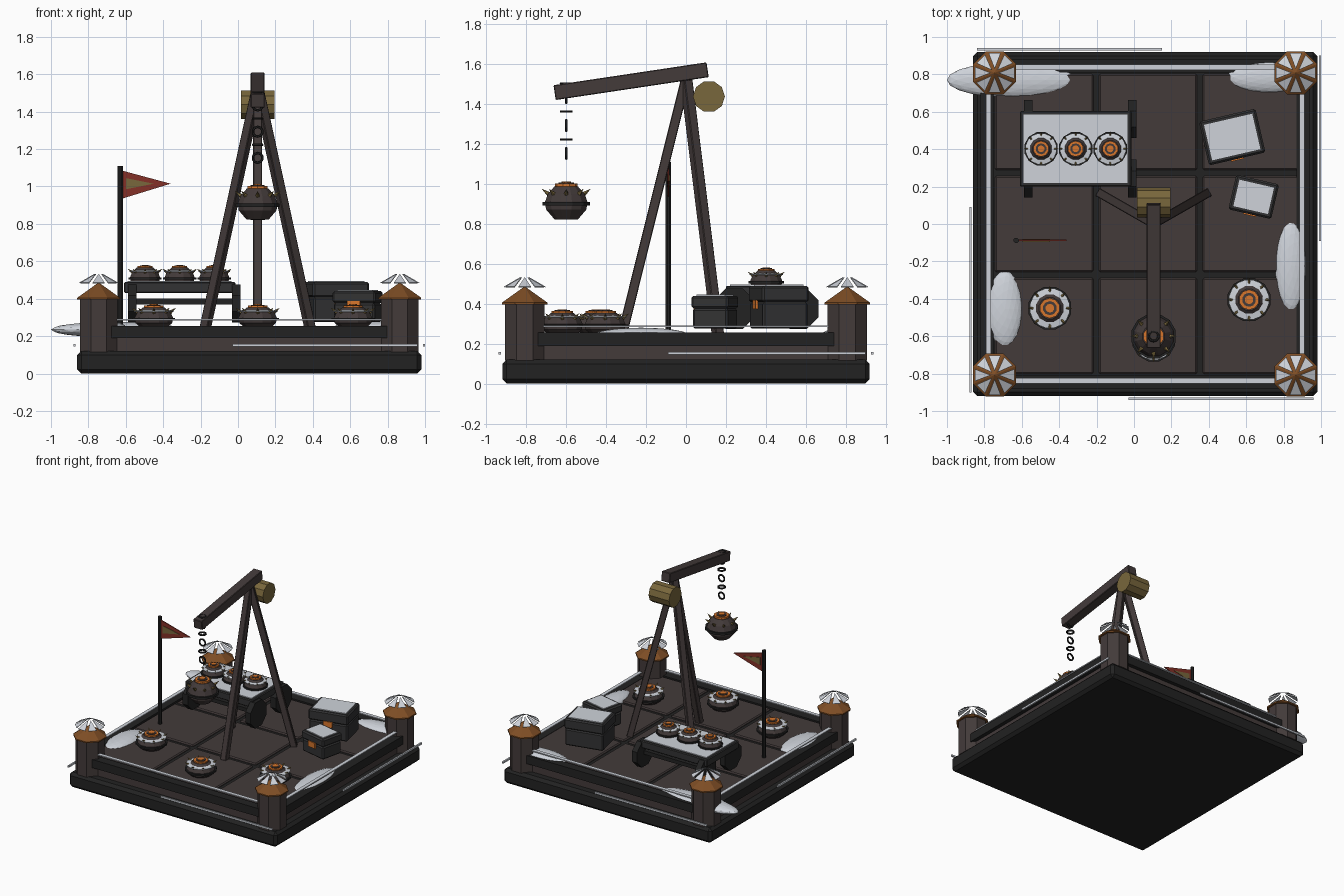
import bpy, bmesh, math
from mathutils import Matrix, Vector

old = bpy.data.objects.get("Cube")
if old:
    bpy.data.objects.remove(old, do_unlink=True)


def material(name, rgb):
    m = bpy.data.materials.new(name)
    m.use_nodes = True
    m.diffuse_color = (*rgb, 1)
    bsdf = next(n for n in m.node_tree.nodes if n.type == 'BSDF_PRINCIPLED')
    bsdf.inputs["Base Color"].default_value = (*rgb, 1)
    return m


BLACK = material("black iron", (.016, .016, .016))
GREY = material("dark grey", (.032, .032, .033))
WOOD = material("dark brown wood", (.056, .043, .042))
SNOW = material("snow", (.62, .65, .70))
GOLD = material("old brass", (.19, .135, .045))
RUST = material("rust roof", (.21, .075, .018))
ORANGE = material("glowing orange", (.68, .18, .025))
RED = material("red cloth", (.23, .03, .02))

CX = 0.06           # centre of the platform in x
UP = Vector((0, 0, 1))


def finish(name, bm, mat, matrix=Matrix()):
    bmesh.ops.recalc_face_normals(bm, faces=bm.faces)
    me = bpy.data.meshes.new(name)
    bm.to_mesh(me)
    bm.free()
    me.materials.append(mat)
    ob = bpy.data.objects.new(name, me)
    ob.matrix_world = matrix
    bpy.context.collection.objects.link(ob)
    return ob


def box(name, loc, size, mat, rot=Matrix(), bevel=0):
    bm = bmesh.new()
    bmesh.ops.create_cube(bm, size=1)
    bmesh.ops.scale(bm, vec=size, verts=bm.verts)
    if bevel:
        bmesh.ops.bevel(bm, geom=bm.edges[:], offset=bevel, segments=1, affect='EDGES')
    return finish(name, bm, mat, Matrix.Translation(loc) @ rot)


def lathe(name, loc, profile, mat, sides=12, rot=Matrix()):
    bm = bmesh.new()
    rings = []
    for r, z in profile:
        if r == 0:
            rings.append([bm.verts.new((0, 0, z))] * sides)
        else:
            turn = [2 * math.pi * (i + .5) / sides for i in range(sides)]
            rings.append([bm.verts.new((r * math.cos(a), r * math.sin(a), z)) for a in turn])
    for lo, hi in zip(rings, rings[1:]):
        for i in range(sides):
            j = (i + 1) % sides
            bm.faces.new(dict.fromkeys((lo[i], lo[j], hi[j], hi[i])))
    return finish(name, bm, mat, Matrix.Translation(loc) @ rot)


def disc(name, loc, r, height, mat, sides=12, rot=Matrix()):
    h = height / 2
    return lathe(name, loc, [(0, -h), (r, -h), (r, h), (0, h)], mat, sides, rot)


def strut(name, a, b, width, mat):
    a, b = Vector(a), Vector(b)
    rot = (b - a).to_track_quat('Z', 'Y').to_matrix().to_4x4()
    return box(name, (a + b) / 2, (width, width, (b - a).length), mat, rot, .004)


def triangle(name, corners, thickness, mat):
    bm = bmesh.new()
    f = bm.faces.new([bm.verts.new(c) for c in corners])
    f.normal_update()
    shift = f.normal * thickness
    ext = bmesh.ops.extrude_face_region(bm, geom=[f])
    bmesh.ops.translate(bm, vec=shift, verts=[v for v in ext["geom"] if isinstance(v, bmesh.types.BMVert)])
    return finish(name, bm, mat)


def mine(name, loc, r, h, snow):
    x, y, z = loc
    lathe(name + "_body", loc, [(0, -.72 * h), (.5 * r, -.7 * h), (.86 * r, -.25 * h), (.9 * r, .1 * h),
                                (.78 * r, .45 * h), (.5 * r, .8 * h), (0, .8 * h)], WOOD)
    disc(name + "_flange", loc, r, .16 * h, BLACK)
    disc(name + "_cap", (x, y, z + .86 * h), .46 * r, .14 * h, ORANGE, 10)
    disc(name + "_cap_ring", (x, y, z + .94 * h), .32 * r, .06 * h, WOOD, 10)
    disc(name + "_cap_core", (x, y, z + .99 * h), .2 * r, .06 * h, ORANGE, 10)
    if snow:
        a, b = .5 * h, .56 * h
        lathe(name + "_snow", loc, [(.46 * r, a), (.92 * r, a), (.92 * r, b), (.46 * r, b + .1 * h)], SNOW, 16)
    for k in range(8):
        a = k * math.pi / 4
        out = Vector((math.cos(a), math.sin(a), .75))
        pos = (x + .72 * r * math.cos(a), y + .72 * r * math.sin(a), z + .45 * h)
        lathe(name + "_spike", pos, [(0, 0), (.1 * r, 0), (0, .36 * r)], GOLD, 5,
              out.to_track_quat('Z', 'Y').to_matrix().to_4x4())


# platform
box("base", (CX, 0, .06), (1.84, 1.84, .12), BLACK, bevel=.022)
box("middle_slab", (CX, 0, .155), (1.7, 1.7, .09), WOOD)
box("floor", (CX, 0, .215), (1.7, 1.7, .05), BLACK)
for i in (-1, 0, 1):
    for j in (-1, 0, 1):
        box("floor_tile", (CX + .555 * i + .015, .545 * j, .24), (.525, .515, .025), WOOD, bevel=.008)

# rims, snow rails and side strips, repeated on the four sides
for k in range(4):
    turn = Matrix.Rotation(k * math.pi / 2, 4, 'Z')

    def around(x, y, z):
        return turn @ Vector((x, y, z)) + Vector((CX, 0, 0))
    box("rim", around(0, -.845, .222), (1.55, .07, .066), BLACK, turn)
    box("snow_rail", around(0, -.838, .288), (1.51, .028, .008), SNOW, turn)
    box("snow_strip", around(.405, -.934, .152), (.99, .012, .014), SNOW, turn)

# corner towers with roof and snow flaps
for sx in (-1, 1):
    for sy in (-1, 1):
        x, y = CX + .805 * sx, .808 * sy
        disc("tower", (x, y, .26), .108, .29, WOOD, 8)
        lathe("tower_roof", (x, y, 0), [(0, .395), (.124, .395), (.124, .405), (0, .487)], RUST, 8)
        for k in range(8):
            a = (k + .5) * math.pi / 4 - math.pi / 8

            def ring(r, d, z):
                return (x + r * math.cos(a + d), y + r * math.sin(a + d), z)
            triangle("roof_snow", [ring(.108, -.3, .482), ring(.108, .3, .482), ring(.02, 0, .53)], .004, SNOW)

# snow drifts
for loc, size in (((-.655, .77, .235), (.345, .095, .042)), ((.72, .785, .24), (.22, .085, .04)),
                  ((.84, -.225, .24), (.085, .245, .04)), ((-.69, -.455, .24), (.095, .205, .04))):
    bm = bmesh.new()
    bmesh.ops.create_icosphere(bm, subdivisions=3, radius=1)
    bmesh.ops.scale(bm, vec=size, verts=bm.verts)
    finish("snow_drift", bm, SNOW, Matrix.Translation(loc))

# crane
for foot in ((-.175, .16, .245), (.385, .16, .245), (.105, -.32, .245)):
    strut("crane_leg", foot, (.105, 0, 1.53), .048, WOOD)
box("crane_beam", (.105, -.275, 1.515), (.075, .775, .075), WOOD,
    Matrix.Rotation(math.radians(8.5), 4, 'X'), .004)
disc("counterweight", (.105, .115, 1.438), .08, .18, GOLD, 10, Matrix.Rotation(math.pi / 2, 4, 'Y'))
for k in range(6):
    lean = Matrix.Rotation(math.pi / 2, 4, 'X') if k % 2 else Matrix()
    hoop = [(.026 + .007 * math.cos(t * math.pi / 3), .007 * math.sin(t * math.pi / 3)) for t in range(7)]
    lathe("chain_link", (.105, -.6, 1.503 - .07 * k), hoop, BLACK, 10, lean)

# mines
mine("hanging_mine", (.105, -.6, .9), .122, .11, False)
for x, y in ((-.45, -.45), (.105, -.62), (.615, -.405)):
    mine("floor_mine", (x, y, .29), .118, .08, True)

# cart
cart = Vector((-.312, .402, 0))
box("cart_tray", cart + UP * .46, (.595, .405, .06), GREY, bevel=.006)
box("cart_snow", cart + UP * .492, (.555, .365, .008), SNOW)
for dx in (-.253, .302):
    for dy in (-.16, .16):
        disc("cart_wheel", cart + Vector((dx, dy, .375)), .11, .045, BLACK, 8, Matrix.Rotation(math.pi / 2, 4, 'Y'))
for dy in (-.16, .16):
    box("cart_axle", cart + Vector((.025, dy, .385)), (.55, .03, .03), BLACK)
for dx in (-.185, 0, .185):
    mine("cart_mine", cart + Vector((dx, 0, .508)), .092, .072, True)

# crates with lid, snow and latch
for x, y, w, d, top, angle in ((.525, .465, .3, .23, .49, 13), (.64, .145, .225, .18, .44, -13)):
    rot = Matrix.Rotation(math.radians(angle), 4, 'Z')
    low = .275
    split = low + (top - low) * .62
    box("crate_body", (x, y, (low + split) / 2), (w, d, split - low), GREY, rot, .01)
    box("crate_lid", (x, y, (split + top) / 2), (w + .01, d + .01, top - split), GREY, rot, .01)
    box("crate_snow", (x, y, top + .002), (w - .035, d - .035, .008), SNOW, rot)
    box("crate_latch", Vector((x, y, split - .012)) + rot @ Vector((0, -d / 2 - .006, 0)),
        (.07, .012, .045), ORANGE, rot)

# flag
disc("flag_pole", (-.63, -.088, .675), .015, .87, BLACK, 8)
triangle("flag", [(-.62, -.084, 1.085), (-.62, -.084, .935), (-.36, -.084, 1.015)], .008, RED)
triangle("flag_emblem", [(-.6, -.081, 1.045), (-.6, -.081, .985), (-.45, -.081, 1.015)], .014, GOLD)
